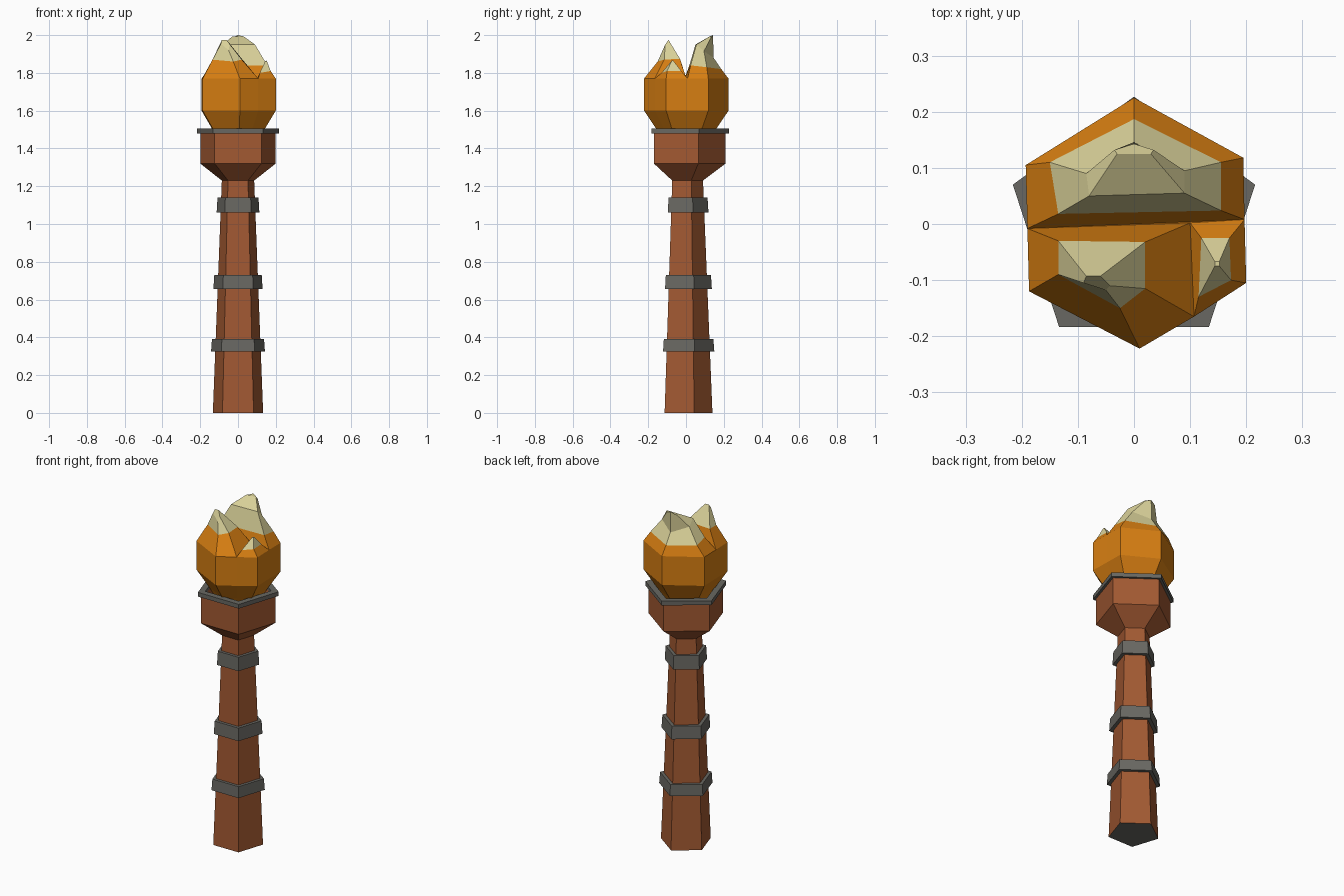
import bpy
import math

cube = bpy.data.objects.get("Cube")
if cube:
    bpy.data.objects.remove(cube, do_unlink=True)


def material(name, rgb):
    m = bpy.data.materials.new(name)
    m.use_nodes = True
    m.diffuse_color = (*rgb, 1)
    m.node_tree.nodes["Principled BSDF"].inputs["Base Color"].default_value = (*rgb, 1)
    return m


brown = material("brown wood", (0.36, 0.10, 0.032))
grey = material("dark grey metal", (0.14, 0.137, 0.122))
orange = material("orange flame", (0.68, 0.21, 0.006))
cream = material("pale flame", (0.70, 0.64, 0.32))


def loft(name, rings, colours, bottom=None, top=None):
    """Skin equal-length counter-clockwise rings; one colour per band, plus caps."""
    n = len(rings[0])
    verts = [p for ring in rings for p in ring]
    faces, mats = [], []
    for k, colour in enumerate(colours):
        for i in range(n):
            j = (i + 1) % n
            faces.append((k * n + i, k * n + j, (k + 1) * n + j, (k + 1) * n + i))
            mats.append(colour)
    if bottom:
        faces.append(tuple(reversed(range(n))))
        mats.append(bottom)
    if top:
        faces.append(tuple(range(len(verts) - n, len(verts))))
        mats.append(top)
    mesh = bpy.data.meshes.new(name)
    mesh.from_pydata(verts, [], faces)
    used = list(dict.fromkeys(mats))
    for m in used:
        mesh.materials.append(m)
    for face, m in zip(mesh.polygons, mats):
        face.material_index = used.index(m)
    obj = bpy.data.objects.new(name, mesh)
    bpy.context.collection.objects.link(obj)
    return obj


def pentagon(r, z):
    angles = [math.radians(90 + 72 * i) for i in range(5)]
    return [(r * math.cos(a), r * math.sin(a), z) for a in angles]


# Tapered shaft flaring into a hollow bowl
shaft = [(0.14, 0), (0.09, 1.23), (0.21, 1.32), (0.21, 1.485), (0.185, 1.485), (0.17, 1.42)]
loft("shaft_and_bowl", [pentagon(r, z) for r, z in shaft], [brown] * 5, grey, brown)

# Metal rim around the bowl
rim = [(0.185, 1.48), (0.227, 1.48), (0.227, 1.505), (0.185, 1.505), (0.185, 1.48)]
loft("bowl_rim", [pentagon(r, z) for r, z in rim], [grey] * 4)

# Metal bands on the shaft
for name, r, low, high in (("lower_band", 0.15, 0.325, 0.39),
                           ("middle_band", 0.137, 0.655, 0.73),
                           ("upper_band", 0.119, 1.06, 1.14)):
    loft(name, [pentagon(r, low), pentagon(r - 0.005, high)], [grey], grey, grey)

# Six-sided flame body, slightly uneven
A, E = (-0.19, -0.008), (0.197, 0.008)
B, C, D = (-0.193, 0.105), (0, 0.225), (0.195, 0.118)
F, G, H = (0.01, -0.222), (-0.187, -0.12), (0.2, -0.105)
P, Q = (0.1, 0.002), (0.107, -0.165)
body = [(0.52, 1.43), (0.7, 1.5), (1, 1.6), (1, 1.77)]
loft("flame_body",
     [[(x * s, y * s, z) for x, y in (C, B, A, G, F, Q, H, E, D)] for s, z in body],
     [orange] * 3, orange, orange)


def tongue(name, base, middle, tip):
    """Flame tongue: orange foot, pale upper part."""
    foot = [(x, y, 1.77) for x, y in base]
    loft(name, [foot, middle, tip], [orange, cream], top=cream)


# Tall rear tongue
rear = tongue(
    "rear_flame_tongue", (A, E, D, C, B),
    [(-0.135, 0.018, 1.84), (0.155, 0.024, 1.84), (0.155, 0.11, 1.83),
     (0, 0.187, 1.82), (-0.15, 0.11, 1.83)],
    [(-0.08, 0.05, 1.95), (0.09, 0.055, 1.95), (0.09, 0.095, 1.915),
     (0, 0.146, 1.88), (-0.085, 0.09, 1.915)])
# Curled crest on the rear tongue
base = [(-0.08, 0.05, 1.95), (0.09, 0.055, 1.95), (0.09, 0.095, 1.915),
        (0, 0.146, 1.88), (-0.085, 0.09, 1.915)]
crest = [(-0.03, 0.125, 1.993), (0.03, 0.125, 1.993), (0.035, 0.132, 1.985),
         (0, 0.143, 2.0), (-0.035, 0.132, 1.985)]
loft("rear_flame_crest", [base, crest], [cream], top=cream)

# Front tongue leaning to the right
tongue("front_flame_tongue", (A, G, F, Q, P),
       [(-0.135, -0.03, 1.87), (-0.135, -0.09, 1.87), (-0.025, -0.15, 1.86),
        (0.02, -0.115, 1.87), (0.02, -0.032, 1.875)],
       [(-0.085, -0.093, 1.975), (-0.09, -0.105, 1.955), (-0.05, -0.118, 1.92),
        (-0.043, -0.11, 1.95), (-0.06, -0.093, 1.975)])

# Small tongue on the left
tongue("small_flame_tongue", (P, Q, H, E),
       [(0.12, -0.025, 1.81), (0.115, -0.13, 1.8), (0.173, -0.1, 1.81), (0.17, -0.025, 1.81)],
       [(0.144, -0.067, 1.862), (0.144, -0.075, 1.862),
        (0.152, -0.075, 1.865), (0.152, -0.067, 1.865)])
